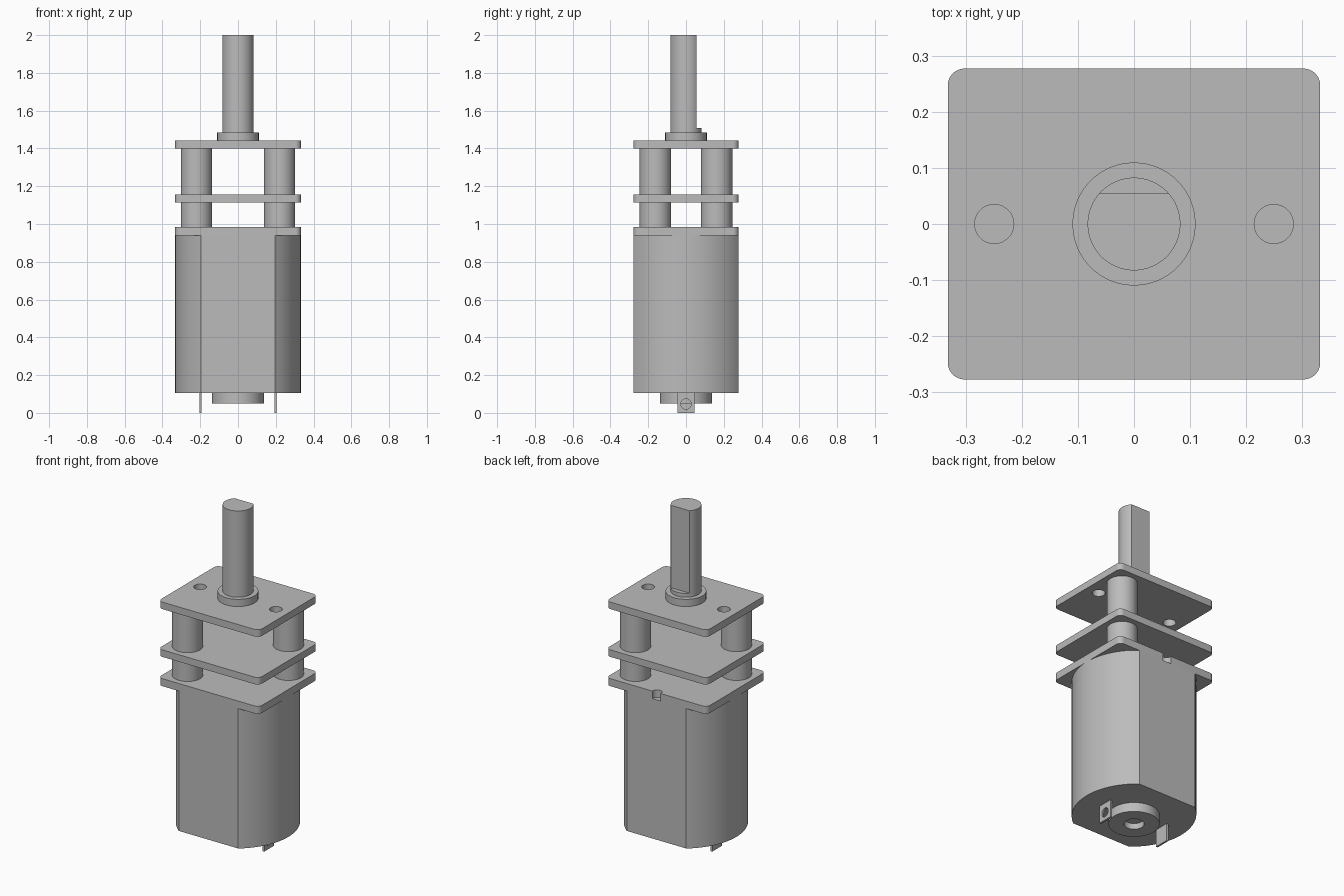
import bpy, bmesh, math
from mathutils import Matrix, Vector

cube = bpy.data.objects.get("Cube")
if cube:
    bpy.data.objects.remove(cube, do_unlink=True)

# single metal colour
metal = bpy.data.materials.new("grey_metal")
metal.use_nodes = True
GREY = (0.5, 0.5, 0.5, 1)
metal.diffuse_color = GREY
metal.node_tree.nodes["Principled BSDF"].inputs["Base Color"].default_value = GREY


def arc(cx, cy, r, start, end, n):
    """Points along an arc, angles in degrees."""
    angles = [math.radians(start + (end - start) * i / n) for i in range(n + 1)]
    return [(cx + r * math.cos(a), cy + r * math.sin(a)) for a in angles]


def circle(r, cx=0, cy=0, n=64):
    return arc(cx, cy, r, 0, 360, n)[:-1]


def rounded_rect(hx, hy, r):
    corners = [(1, 1, 0), (-1, 1, 90), (-1, -1, 180), (1, -1, 270)]
    return [p for sx, sy, a in corners
            for p in arc(sx * (hx - r), sy * (hy - r), r, a, a + 90, 8)]


def extrude(name, profile, low, high, axis="Z"):
    """Prism from a profile; axis Y uses (x, z) points, axis X uses (y, z)."""
    bm = bmesh.new()
    face = bm.faces.new([bm.verts.new((u, v, low)) for u, v in profile])
    top = bmesh.ops.extrude_face_region(bm, geom=[face])["geom"]
    bmesh.ops.translate(bm, vec=(0, 0, high - low),
                        verts=[g for g in top if isinstance(g, bmesh.types.BMVert)])
    for v in bm.verts:
        a, b, c = v.co
        v.co = {"Z": (a, b, c), "Y": (a, c, b), "X": (c, a, b)}[axis]
    bmesh.ops.recalc_face_normals(bm, faces=bm.faces)
    mesh = bpy.data.meshes.new(name)
    bm.to_mesh(mesh)
    bm.free()
    mesh.materials.append(metal)
    obj = bpy.data.objects.new(name, mesh)
    bpy.context.collection.objects.link(obj)
    return obj


def cut(obj, cutters):
    """Subtract the cutters, bake the result and delete them."""
    for c in cutters:
        mod = obj.modifiers.new("cut", "BOOLEAN")
        mod.operation, mod.object, mod.solver = "DIFFERENCE", c, "EXACT"
    bpy.context.view_layer.update()
    graph = bpy.context.evaluated_depsgraph_get()
    baked = bpy.data.meshes.new_from_object(obj.evaluated_get(graph))
    obj.modifiers.clear()
    obj.data = baked
    for c in cutters:
        bpy.data.objects.remove(c, do_unlink=True)


HX, HY = 0.333, 0.278
parts = []

# motor can: round sides, flat front and back with shallow slots
shift, radius = 0.0175, 0.3505
half = math.degrees(math.asin(HY / radius))
can = extrude("motor_can", arc(-shift, 0, radius, -half, half, 40)
              + arc(shift, 0, radius, 180 - half, 180 + half, 40), 0.105, 0.94)
slot_r, slot_depth = 0.029, 0.015
slots = []
for x in (-0.115, 0.115):
    outline = arc(x, 0.716, slot_r, 0, 180, 12) + arc(x, 0.494, slot_r, 180, 360, 12)
    for side in (-1, 1):
        ends = sorted((side * (HY - slot_depth), side * (HY + 0.1)))
        slots.append(extrude("slot_cutter", outline, *ends, axis="Y"))
cut(can, slots)
parts.append(can)

# three gearbox plates
plate_profile = rounded_rect(HX, HY, 0.03)
lower = extrude("lower_plate", plate_profile, 0.94, 0.985)
cut(lower, [extrude("notch_cutter", circle(0.028, 0, HY - 0.004, 32), 0.9, 1.05)])
middle = extrude("middle_plate", plate_profile, 1.115, 1.157)
upper = extrude("upper_plate", plate_profile, 1.4, 1.442)
cut(upper, [extrude("hole_cutter", circle(0.035, x, 0, 32), 1.3, 1.5)
            for x in (-0.25, 0.25)])
parts += [lower, middle, upper]

# two diagonal posts, each in two lengths
for side, label in ((1, "back_left"), (-1, "front_right")):
    for level, low, high in (("lower", 0.985, 1.115), ("upper", 1.157, 1.4)):
        parts.append(extrude(f"{level}_post_{label}",
                             circle(0.083, side * 0.22, side * 0.162), low, high))

# collar and D-shaped output shaft
parts.append(extrude("shaft_collar", circle(0.11), 1.442, 1.485))
parts.append(extrude("shaft_base", circle(0.083), 1.485, 1.508))
flat = math.degrees(math.asin(0.055 / 0.083))
parts.append(extrude("output_shaft", arc(0, 0, 0.083, 180 - flat, 360 + flat, 56),
                     1.508, 2.0))

# rear bearing boss with a blind hole
boss = extrude("bearing_boss", circle(0.138), 0.05, 0.105)
cut(boss, [extrude("bore_cutter", circle(0.055), 0, 0.085)])
parts.append(boss)

# solder terminals with eyelets
for x, label in ((0.199, "left"), (-0.199, "right")):
    tab = [(-0.045, 0), (0.045, 0), (0.045, 0.105), (-0.045, 0.105)]
    terminal = extrude(f"terminal_{label}", tab, x - 0.006, x + 0.006, axis="X")
    cut(terminal, [extrude("eyelet_cutter", circle(0.027, 0, 0.047, 32),
                           x - 0.05, x + 0.05, axis="X")])
    parts.append(terminal)

# smooth round walls, crisp edges
for obj in parts:
    obj.data.shade_smooth()
    obj.data.set_sharp_from_angle(angle=math.radians(30))
